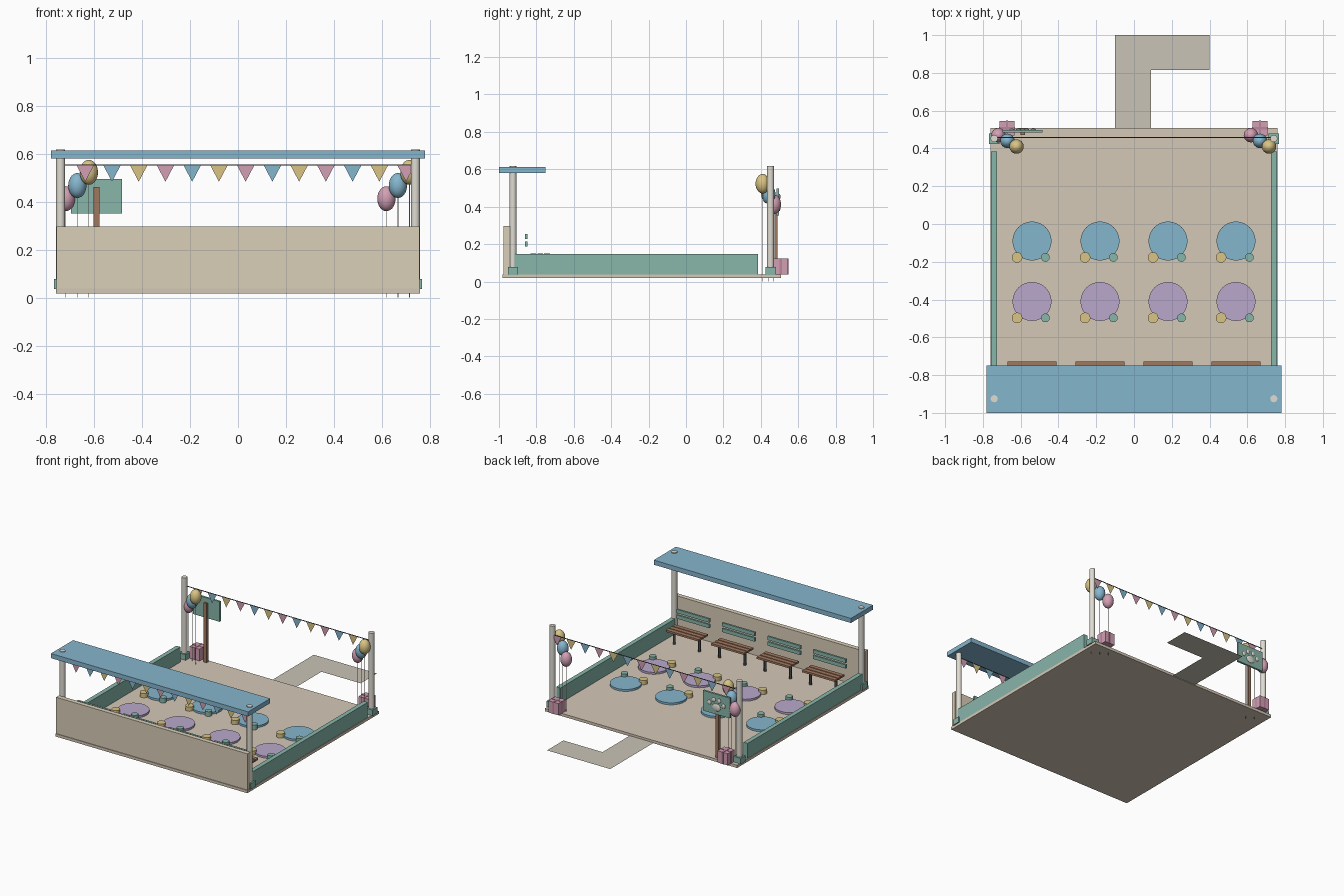
import bpy, bmesh
from mathutils import Vector

if "Cube" in bpy.data.objects:
    bpy.data.objects.remove(bpy.data.objects["Cube"])


def mat(name, r, g, b):
    m = bpy.data.materials.new(name)
    m.diffuse_color = tuple((c / 255) ** 2.2 for c in (r, g, b)) + (1,)
    m.use_nodes = True
    m.node_tree.nodes["Principled BSDF"].inputs["Base Color"].default_value = m.diffuse_color
    return m


TAN = mat("tan", 217, 205, 183)
FLOOR = mat("floor", 212, 199, 181)
PATH = mat("path", 200, 194, 180)
TEAL = mat("teal", 135, 180, 168)
BLUE = mat("blue", 132, 180, 204)
PINK = mat("pink", 209, 158, 178)
ROSE = mat("rose", 185, 130, 155)
YELLOW = mat("yellow", 217, 195, 132)
PURPLE = mat("purple", 184, 167, 203)
CREAM = mat("cream", 222, 219, 208)
BROWN = mat("brown", 160, 120, 95)
DARK = mat("dark", 75, 80, 82)


def finish(bm, name, m, smooth=False):
    me = bpy.data.meshes.new(name)
    bm.to_mesh(me)
    bm.free()
    ob = bpy.data.objects.new(name, me)
    bpy.context.collection.objects.link(ob)
    me.materials.append(m)
    if smooth:
        bpy.ops.object.select_all(action='DESELECT')
        ob.select_set(True)
        bpy.context.view_layer.objects.active = ob
        bpy.ops.object.shade_smooth_by_angle()
    return ob


def box(name, m, x0, x1, y0, y1, z0, z1):
    bm = bmesh.new()
    bmesh.ops.create_cube(bm, size=1)
    bmesh.ops.scale(bm, vec=(x1 - x0, y1 - y0, z1 - z0), verts=bm.verts)
    bmesh.ops.translate(bm, vec=((x0 + x1) / 2, (y0 + y1) / 2, (z0 + z1) / 2), verts=bm.verts)
    return finish(bm, name, m)


def cyl(name, m, x, y, z0, z1, r, n=24):
    bm = bmesh.new()
    bmesh.ops.create_cone(bm, cap_ends=True, segments=n, radius1=r, radius2=r, depth=z1 - z0)
    bmesh.ops.translate(bm, vec=(x, y, (z0 + z1) / 2), verts=bm.verts)
    return finish(bm, name, m, True)


def ball(name, m, loc, size):
    bm = bmesh.new()
    bmesh.ops.create_uvsphere(bm, u_segments=24, v_segments=14, radius=1)
    bmesh.ops.scale(bm, vec=size, verts=bm.verts)
    bmesh.ops.translate(bm, vec=loc, verts=bm.verts)
    return finish(bm, name, m, True)


def sheet(name, m, pts):
    bm = bmesh.new()
    bm.faces.new([bm.verts.new(Vector(p)) for p in pts])
    return finish(bm, name, m)


# Floor, path and walls
box("floor", FLOOR, -0.76, 0.76, -0.98, 0.508, 0.018, 0.038)
sheet("path", PATH, [(x, y, 0.022) for x, y in
                     ((-0.1, 0.5), (0.09, 0.5), (0.09, 0.815), (0.4, 0.815), (0.4, 1.0), (-0.1, 1.0))])
box("front_wall", TAN, -0.757, 0.757, -0.975, -0.942, 0.02, 0.297)
for s in (-1, 1):
    x = s * 0.741
    box("side_wall", TEAL, x - 0.016, x + 0.016, -0.92, 0.385, 0.036, 0.146)
    # Corner posts with square bases
    for y in (-0.925, 0.452):
        cyl("post", CREAM, s * 0.74, y, 0.03, 0.618, 0.019)
        box("post_base", TEAL, s * 0.74 - 0.028, s * 0.74 + 0.028, y - 0.028, y + 0.028, 0.036, 0.078)
box("roof", BLUE, -0.78, 0.78, -1.0, -0.75, 0.58, 0.613)

# Bunting at the front and back
for y in (-0.922, 0.458):
    box("bunting_string", DARK, -0.74, 0.74, y - 0.002, y + 0.002, 0.551, 0.555)
    for i in range(13):
        x = -0.637 + i * 0.1115
        sheet("bunting_flag", (PINK, BLUE, YELLOW)[i % 3],
              [(x - 0.036, y, 0.552), (x, y, 0.484), (x + 0.036, y, 0.552)])

# Balloons tied to gift boxes
for x0, gx in ((-0.67, -0.672), (0.667, 0.667)):
    for i, m in enumerate((PINK, BLUE, YELLOW)):
        x, y, z = x0 + (i - 1) * 0.048, 0.44 - (i - 1) * 0.03, 0.468 + (i - 1) * 0.055
        ball("balloon", m, (x, y, z), (0.038, 0.038, 0.052))
        cyl("balloon_string", CREAM, x, y, 0.0, z - 0.048, 0.0015, 6)
    box("gift_box", PINK, gx - 0.04, gx + 0.04, 0.468, 0.546, 0.038, 0.122)
    box("gift_ribbon", ROSE, gx - 0.006, gx + 0.006, 0.466, 0.548, 0.038, 0.124)
    box("gift_ribbon", ROSE, gx - 0.042, gx + 0.042, 0.501, 0.513, 0.038, 0.124)

# Sign with a paw decoration facing backward
box("sign_post", BROWN, -0.602, -0.578, 0.472, 0.49, 0.036, 0.462)
box("sign_board", TEAL, -0.696, -0.484, 0.484, 0.498, 0.352, 0.496)
ball("paw_pad", CREAM, (-0.59, 0.499, 0.402), (0.033, 0.007, 0.026))
for dx, z in ((-0.056, 0.425), (-0.021, 0.453), (0.021, 0.453), (0.056, 0.425)):
    ball("paw_toe", CREAM, (-0.59 + dx, 0.499, z), (0.014, 0.006, 0.016))

for x in (-0.54, -0.18, 0.18, 0.54):
    # Round mats with two bowls each
    for y, m in ((-0.09, BLUE), (-0.41, PURPLE)):
        cyl("mat", m, x, y, 0.036, 0.052, 0.103, 40)
        cyl("yellow_bowl", YELLOW, x - 0.079, y - 0.087, 0.036, 0.068, 0.028)
        cyl("teal_bowl", TEAL, x + 0.071, y - 0.087, 0.036, 0.072, 0.023)
    # Slatted benches
    for i in range(3):
        y = -0.817 + i * 0.037
        box("bench_seat_slat", BROWN, x - 0.13, x + 0.13, y - 0.015, y + 0.015, 0.137, 0.151)
    for z in (0.2, 0.24):
        box("bench_back_slat", TEAL, x - 0.13, x + 0.13, -0.862, -0.848, z - 0.013, z + 0.013)
    for s in (-1, 1):
        cyl("bench_leg", DARK, x + s * 0.1, -0.78, 0.036, 0.138, 0.009, 12)
